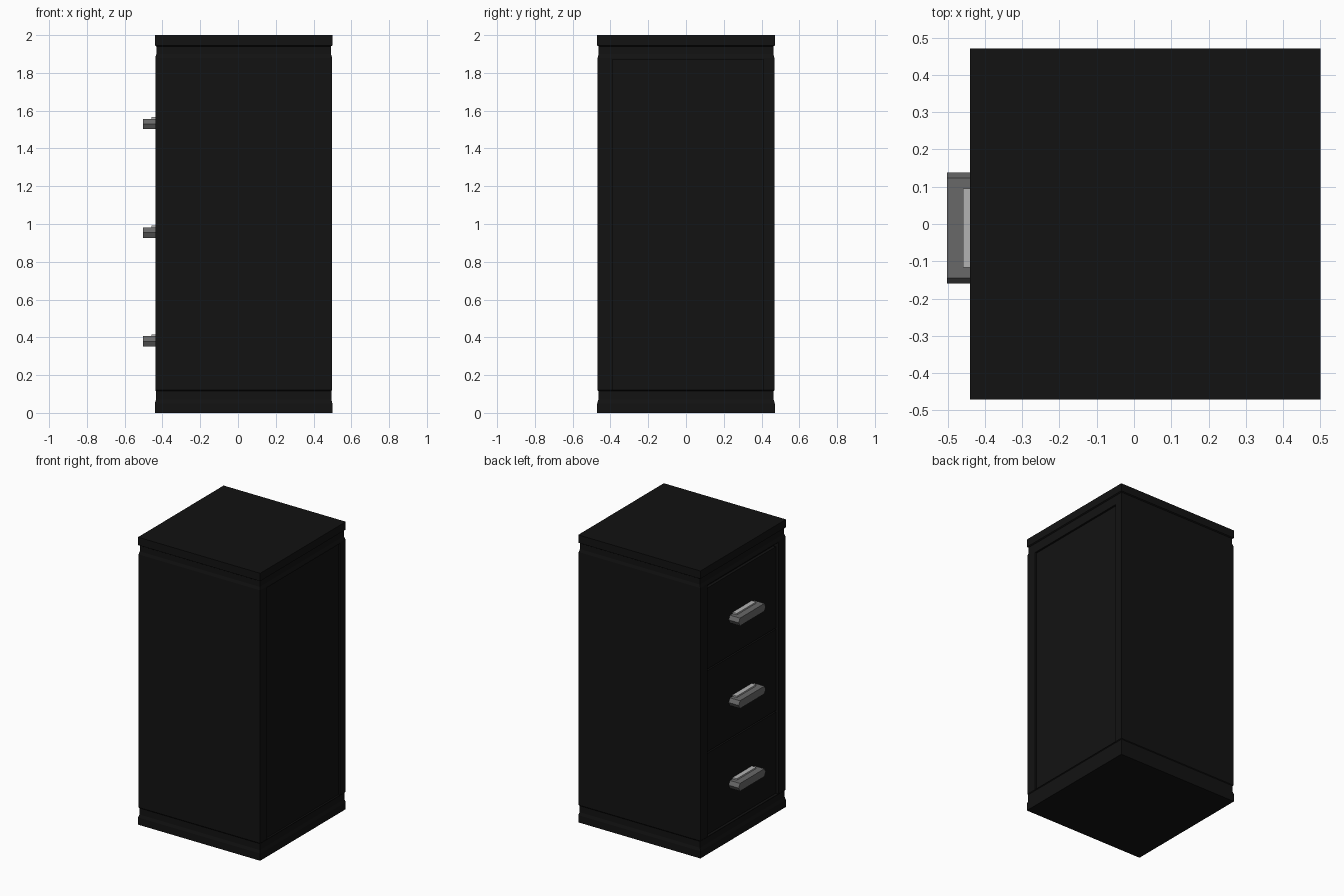
import bpy, bmesh

if "Cube" in bpy.data.objects:
    bpy.data.objects.remove(bpy.data.objects["Cube"])


def material(name, c):
    m = bpy.data.materials.new(name)
    m.diffuse_color = (c, c, c, 1)
    m.use_nodes = True
    m.node_tree.nodes["Principled BSDF"].inputs["Base Color"].default_value = m.diffuse_color
    return m


black = material("black_paint", 0.006)
steel = material("dark_steel", 0.14)
bright = material("bright_steel", 0.45)


def finish(name, bm, mat):
    bmesh.ops.recalc_face_normals(bm, faces=bm.faces)
    me = bpy.data.meshes.new(name)
    bm.to_mesh(me)
    bm.free()
    me.materials.append(mat)
    ob = bpy.data.objects.new(name, me)
    bpy.context.collection.objects.link(ob)
    return ob


def box(name, x, y, z, mat=black):
    bm = bmesh.new()
    bmesh.ops.create_cube(bm, size=1)
    for v in bm.verts:
        for i, r in enumerate((x, y, z)):
            v.co[i] = r[0] if v.co[i] < 0 else r[1]
    return finish(name, bm, mat)


def rect_loft(name, levels):
    """Stacked rectangular rings: (height, inset from the outer walls)."""
    bm = bmesh.new()
    rings = []
    for z, d in levels:
        rings.append([bm.verts.new(p) for p in (
            (-0.44 + d, -0.47 + d, z), (0.5 - d, -0.47 + d, z),
            (0.5 - d, 0.47 - d, z), (-0.44 + d, 0.47 - d, z))])
    for a, b in zip(rings, rings[1:]):
        for i in range(4):
            j = (i + 1) % 4
            bm.faces.new((a[i], a[j], b[j], b[i]))
    bm.faces.new(rings[0])
    bm.faces.new(rings[-1])
    return finish(name, bm, black)


def hex_bar(name, x, y, z, point, mat):
    """Bar with pointed ends, extruded along x."""
    mid = (z[0] + z[1]) / 2
    prof = [(y[0], mid), (y[0] + point, z[0]), (y[1] - point, z[0]),
            (y[1], mid), (y[1] - point, z[1]), (y[0] + point, z[1])]
    bm = bmesh.new()
    f = bm.faces.new([bm.verts.new((x[0], a, b)) for a, b in prof])
    ext = bmesh.ops.extrude_face_region(bm, geom=[f], use_keep_orig=True)
    for v in ext["geom"]:
        if isinstance(v, bmesh.types.BMVert):
            v.co.x = x[1]
    return finish(name, bm, mat)


# Cabinet shell with stepped top and base mouldings
shell = rect_loft("cabinet_shell", [
    (0, 0), (0.05, 0), (0.07, 0.006), (0.115, 0.006), (0.12, 0.002),
    (1.88, 0.002), (1.90, 0.008), (1.94, 0.008), (1.945, 0), (2, 0)])

# Recesses for the drawers and the back panel
for name, x, y in (("drawer_recess_cutter", (-0.6, -0.405), (-0.39, 0.39)),
                   ("back_recess_cutter", (0.485, 0.7), (-0.39, 0.41))):
    cutter = box(name, x, y, (0.12, 1.87))
    cutter.hide_render = True
    cutter.hide_set(True)
    mod = shell.modifiers.new(name, 'BOOLEAN')
    mod.object = cutter
    mod.operation = 'DIFFERENCE'
    mod.solver = 'EXACT'

# Drawers with pull handles
for i, zc in enumerate((0.38, 0.955, 1.53)):
    box(f"drawer_front_{i + 1}", (-0.425, -0.40), (-0.38, 0.38),
        (zc - 0.255, zc + 0.31))
    hex_bar(f"handle_{i + 1}", (-0.502, -0.42), (-0.16, 0.138),
            (zc - 0.028, zc + 0.026), 0.015, steel)
    box(f"handle_plate_{i + 1}", (-0.458, -0.42), (-0.117, 0.095),
        (zc + 0.01, zc + 0.036), bright)
